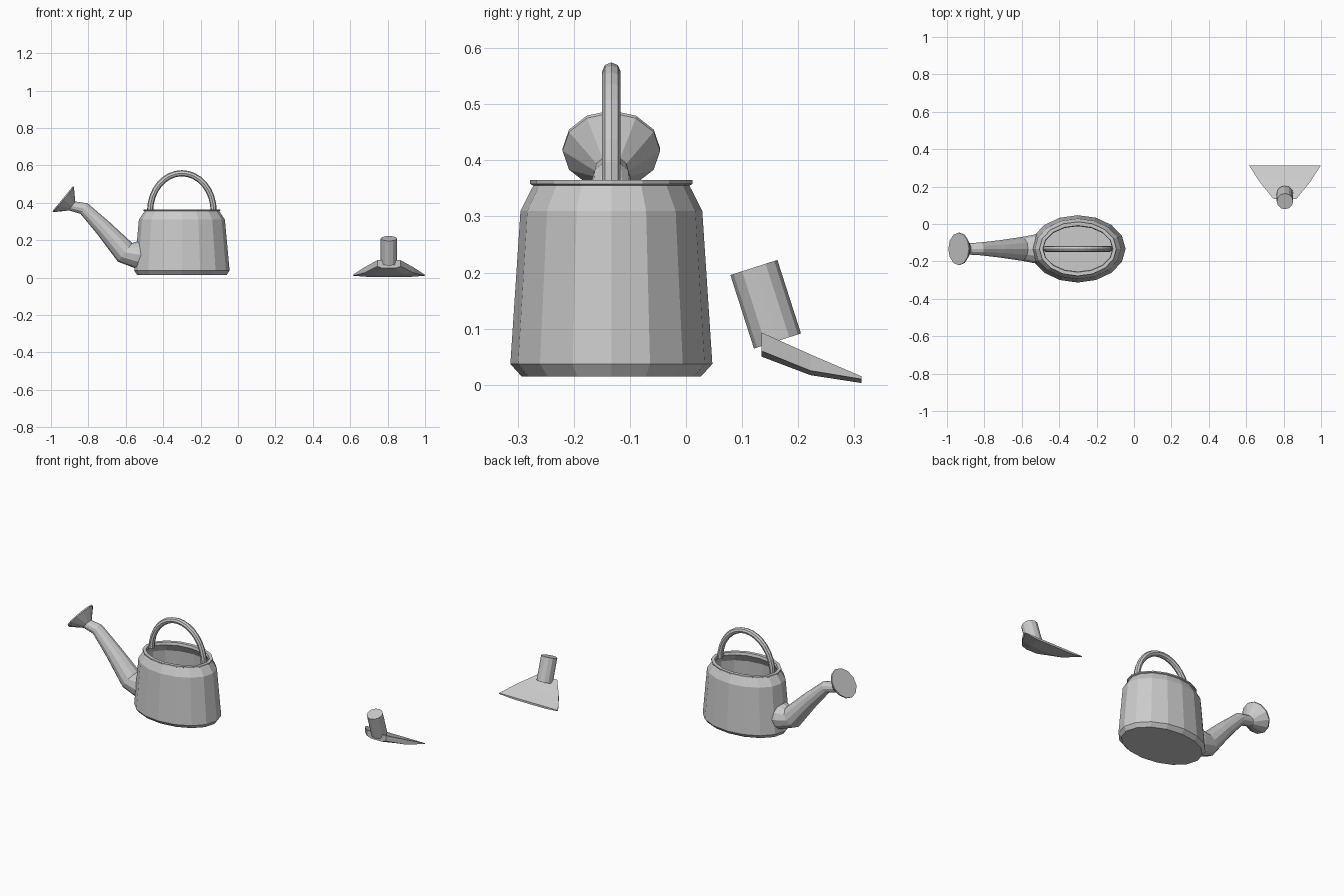
import bpy, bmesh
from math import sin, cos, pi, tau
from mathutils import Vector

if "Cube" in bpy.data.objects:
    bpy.data.objects.remove(bpy.data.objects["Cube"])

grey = bpy.data.materials.new("plain grey")
grey.use_nodes = True
grey.diffuse_color = (0.6, 0.6, 0.6, 1)
grey.node_tree.nodes["Principled BSDF"].inputs["Base Color"].default_value = grey.diffuse_color

CAN = Vector((-0.3, -0.133, 0))


def loft(name, rings, cap_start=True, cap_end=True):
    """Skin a list of equal-length point rings into one flat-shaded object."""
    bm = bmesh.new()
    loops = [[bm.verts.new(p) for p in ring] for ring in rings]
    for a, b in zip(loops, loops[1:]):
        for i in range(len(a)):
            j = (i + 1) % len(a)
            bm.faces.new((a[i], a[j], b[j], b[i]))
    if cap_start:
        bm.faces.new(loops[0][::-1])
    if cap_end:
        bm.faces.new(loops[-1])
    bmesh.ops.recalc_face_normals(bm, faces=bm.faces)
    mesh = bpy.data.meshes.new(name)
    bm.to_mesh(mesh)
    bm.free()
    mesh.materials.append(grey)
    obj = bpy.data.objects.new(name, mesh)
    bpy.context.collection.objects.link(obj)
    return obj


def ring(centre, radius, axis, side, n):
    """Circle of n points around an axis; side is one direction across it."""
    side = Vector(side)
    up = Vector(axis).normalized().cross(side)
    return [Vector(centre) + radius * (cos(tau * i / n) * side + sin(tau * i / n) * up)
            for i in range(n)]


# Oval body with flared lip, hollow inside: (radius x, radius y, height)
profile = [(0.24, 0.16, 0.015), (0.255, 0.18, 0.037), (0.23, 0.162, 0.31),
           (0.2, 0.139, 0.355), (0.206, 0.145, 0.358), (0.206, 0.145, 0.365),
           (0.188, 0.125, 0.365), (0.185, 0.121, 0.35), (0.216, 0.148, 0.305),
           (0.24, 0.166, 0.04)]
loft("can_body", [[CAN + Vector((rx * cos(tau * i / 16), ry * sin(tau * i / 16), z))
                   for i in range(16)] for rx, ry, z in profile])

# Arched carrying handle
arch = []
for k in range(17):
    t = pi * k / 16
    centre = CAN + Vector((0.17 * cos(t), 0, 0.355 + 0.203 * sin(t)))
    arch.append(ring(centre, 0.0165, (-0.17 * sin(t), 0, 0.203 * cos(t)), (0, 1, 0), 8))
loft("can_handle", arch)

# Tapered spout: (x, z, radius), each ring square to the path
path = [(-0.5, 0.118, 0.078), (-0.535, 0.124, 0.076), (-0.604, 0.135, 0.063),
        (-0.72, 0.265, 0.046), (-0.823, 0.369, 0.034), (-0.892, 0.384, 0.03)]
points = [Vector((x, CAN.y, z)) for x, z, r in path]
spout = []
for k, p in enumerate(points):
    axis = points[min(k + 1, len(points) - 1)] - points[max(k - 1, 0)]
    if k == len(points) - 1:
        axis = Vector((-0.775, 0, 0.632))
    spout.append(ring(p, path[k][2], axis, (0, 1, 0), 12))
loft("spout", spout)

# Sprinkler rose at the spout end
aim = Vector((-0.775, 0, 0.632))
neck = points[-1]
loft("rose", [ring(neck + aim * d, r, aim, (0, 1, 0), 12)
              for d, r in ((-0.004, 0.03), (0.052, 0.087), (0.059, 0.087))])

# Trowel blade: (y, half width, top, edge bottom, underside)
stations = [(0.135, 0.062, 0.093, 0.06, 0.05), (0.222, 0.133, 0.054, 0.025, 0.017),
            (0.313, 0.192, 0.015, 0.01, 0.003)]
MID = 0.807
loft("trowel_blade", [[(MID - w, y, top), (MID + w, y, top), (MID + w, y, edge),
                       (MID + w * 0.55, y, low), (MID - w * 0.55, y, low), (MID - w, y, edge)]
                      for y, w, top, edge, low in stations])

# Trowel grip
foot, tip = Vector((MID, 0.163, 0.078)), Vector((MID, 0.121, 0.209))
loft("trowel_grip", [ring(p, 0.044, tip - foot, (1, 0, 0), 12) for p in (foot, tip)])
